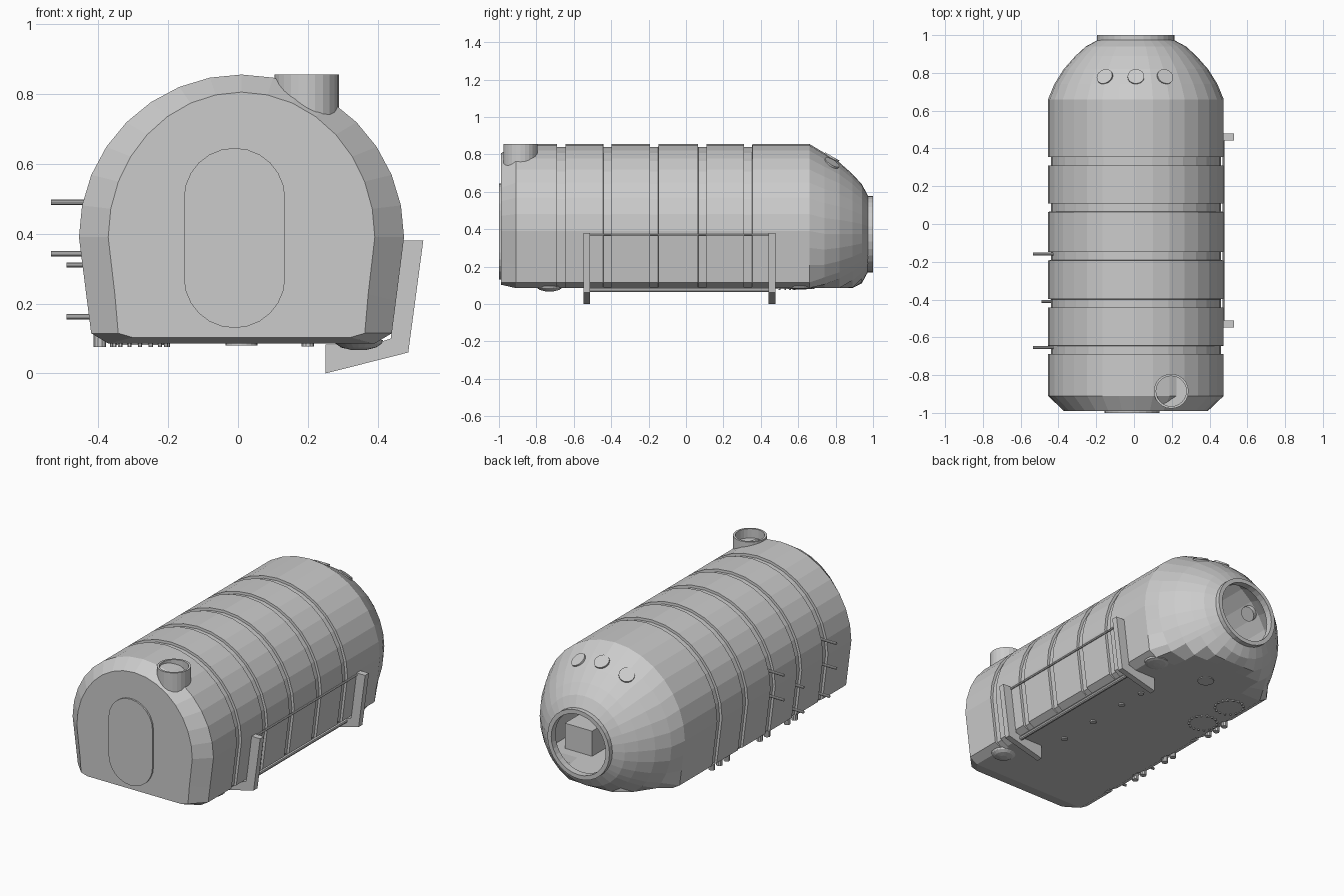
import bpy, bmesh, math
from mathutils import Vector

if "Cube" in bpy.data.objects:
    bpy.data.objects.remove(bpy.data.objects["Cube"])

CX, ZC = 0.01, 0.39


def make(name, bm):
    bmesh.ops.recalc_face_normals(bm, faces=bm.faces)
    me = bpy.data.meshes.new(name)
    bm.to_mesh(me)
    bm.free()
    ob = bpy.data.objects.new(name, me)
    bpy.context.collection.objects.link(ob)
    return ob


def loft(name, rings, cap_first=False, cap_last=False, wrap=False):
    bm = bmesh.new()
    vs = [[bm.verts.new(p) for p in r] for r in rings]
    pairs = list(zip(vs, vs[1:])) + ([(vs[-1], vs[0])] if wrap else [])
    n = len(vs[0])
    for a, b in pairs:
        for i in range(n):
            j = (i + 1) % n
            bm.faces.new((a[i], a[j], b[j], b[i]))
    if cap_first:
        bm.faces.new(vs[0])
    if cap_last:
        bm.faces.new(vs[-1])
    return make(name, bm)


def turned(name, base, axis, profile, sides=20, wrap=False):
    """Lathe (radius, height) pairs about an axis through base."""
    q = Vector(axis).to_track_quat('Z', 'Y')
    rings = [[Vector(base) + q @ Vector((r * math.cos(t), r * math.sin(t), h))
              for t in (2 * math.pi * i / sides for i in range(sides))]
             for r, h in profile]
    return loft(name, rings, not wrap, not wrap, wrap)


def rod(name, a, b, r, sides=10):
    d = Vector(b) - Vector(a)
    return turned(name, a, d, [(r, 0), (r, d.length)], sides)


def prism(name, pts, y0, y1):
    return loft(name, [[(x, y, z) for x, z in pts] for y in (y0, y1)], True, True)


# Hull cross-section: round top, sloping sides, flat floor
ANGLES = [i * 11.25 for i in range(17)] + [191.25, 202.5, 212.6, 218.75, 231, 244, 257, 270]
ANGLES += [540 - a for a in reversed(ANGLES[17:-1])]


def ring(y, sx=1, sz=1, cap=9, zc=ZC, floor=0.085):
    out = []
    for a in ANGLES:
        c, s = math.cos(math.radians(a)), math.sin(math.radians(a))
        r = 0.465
        if s < -1e-6:
            ray = [(0.1279, 0.275 * abs(c) - 0.035 * s),
                   (0.02665, 0.03 * abs(c) - 0.05 * s), (zc - 0.085, -s)]
            r = min(d / k for d, k in ray if k > 1e-6)
        r = min(r, cap)
        z = zc + r * s
        if z > 0.12:
            z = zc + r * s * sz
        out.append((CX + r * c * sx, y, max(z, floor)))
    return out


# Hull with tapered front, five sunken bands and a domed nose
rings = [ring(-0.99, 0.82, 0.892, floor=0.103), ring(-0.91)]
for y in (-0.667, -0.42, -0.17, 0.087, 0.332):
    for dy, s in ((-0.0225, 1), (-0.0215, 0.968), (0.0215, 0.968), (0.0225, 1)):
        rings.append(ring(y + dy, s, s))
rings.append(ring(0.66))
for y, r in ((0.74, 0.432), (0.82, 0.382), (0.89, 0.32), (0.94, 0.265), (0.975, 0.2)):
    rings.append(ring(y, cap=r, zc=0.375))
hull = loft("hull", rings, cap_first=True)
m = hull.modifiers.new("shell", 'SOLIDIFY')
m.thickness, m.offset = 0.015, -1

# Nose window ring
turned("nose_ring", (CX, 0.96, 0.373), (0, 1, 0),
       [(0.18, 0), (0.205, 0), (0.205, 0.04), (0.18, 0.04)], 32, True)

# Front door
door = []
for cz, a0 in ((0.50, 0), (0.275, 180)):
    for i in range(13):
        t = math.radians(a0 + 15 * i)
        door.append((-0.01 + 0.145 * math.cos(t), cz + 0.145 * math.sin(t)))
prism("front_door", door, -1.0, -0.98)

# Roof hatch collar, open at the top
turned("hatch_collar", (0.197, -0.885, 0.68), (0, 0, 1),
       [(0.092, 0), (0.092, 0.175), (0.08, 0.175), (0.08, 0.12)], 24)

# Side brackets and the bars between them
for n, y in (("front", -0.53), ("rear", 0.46)):
    prism(n + "_bracket", [(0.25, 0), (0.487, 0.06), (0.53, 0.38), (0.472, 0.38),
                           (0.437, 0.1), (0.385, 0.083), (0.25, 0.083)], y - 0.018, y + 0.018)
rod("lower_bar", (0.40, -0.53, 0.075), (0.40, 0.46, 0.075), 0.013)
rod("upper_bar", (0.474, -0.53, 0.368), (0.474, 0.46, 0.368), 0.006, 6)

# Pegs on the left side
for y, z, x in ((-0.16, 0.49, -0.535), (-0.16, 0.342, -0.535), (-0.41, 0.31, -0.49),
                (-0.41, 0.162, -0.49), (-0.655, 0.49, -0.535), (-0.655, 0.342, -0.535),
                (-0.655, 0.162, -0.49)):
    rod("side_peg", (-0.38, y, z), (x, y, z), 0.008)

# Small stubs under the left edge and along the floor
for y in (0.32, 0.25, 0.18, -0.13, -0.2, -0.39, -0.46):
    rod("edge_stub", (-0.395, y, 0.11), (-0.395, y, 0.075), 0.018)
for y in (0.3, 0.13, -0.12, -0.37):
    rod("floor_stub", (0.2, y, 0.1), (0.2, y, 0.077), 0.018)

# Studded floor ports, floor disc and rounded floor feet
for y in (0.27, 0.5):
    rod("floor_port", (-0.28, y, 0.1), (-0.28, y, 0.081), 0.075, 24)
    for i in range(16):
        t = i * math.pi / 8
        p = (-0.28 + 0.08 * math.cos(t), y + 0.08 * math.sin(t))
        rod("port_stud", (*p, 0.1), (*p, 0.075), 0.006, 6)
rod("floor_disc", (CX, 0.64, 0.1), (CX, 0.64, 0.08), 0.046, 20)
for y, d in ((-0.73, 0.018), (0.61, 0.008)):
    turned("floor_foot", (0.345, y, 0.095), (0, 0, -1),
           [(0.07, 0), (0.066, 0.01), (0.05, 0.01 + d * 0.6), (0.02, 0.01 + d)])

# Lamp discs set into the dome and shoulders
for x, y, r, tilt in ((-0.155, 0.78, 0.405, 0.58), (CX, 0.78, 0.405, 0.58), (0.165, 0.78, 0.405, 0.58),
                      (-0.345, 0.61, 0.46, 0), (0.365, 0.61, 0.46, 0)):
    t = math.asin((x - CX) / r)
    axis = Vector((math.sin(t), tilt, math.cos(t))).normalized()
    p = Vector((x, y, 0.38 + r * math.cos(t)))
    rod("lamp_disc", p - axis * 0.03, p + axis * 0.004, 0.044, 20)

# Cabin interior: rear bulkhead with round hatch, and a low bench
prism("bulkhead", [(x * 0.96, z) for _, z, x in
                   [(p[1], p[2] * 0.96 + 0.015, p[0]) for p in ring(0)]], 0.2, 0.22)
rod("inner_hatch", (CX, 0.21, 0.4), (CX, 0.24, 0.4), 0.17, 24)
for x in (-0.27, 0.29):
    prism("bench", [(x - 0.09, 0.1), (x + 0.09, 0.1), (x + 0.09, 0.25), (x - 0.09, 0.25)], 0.22, 0.6)
